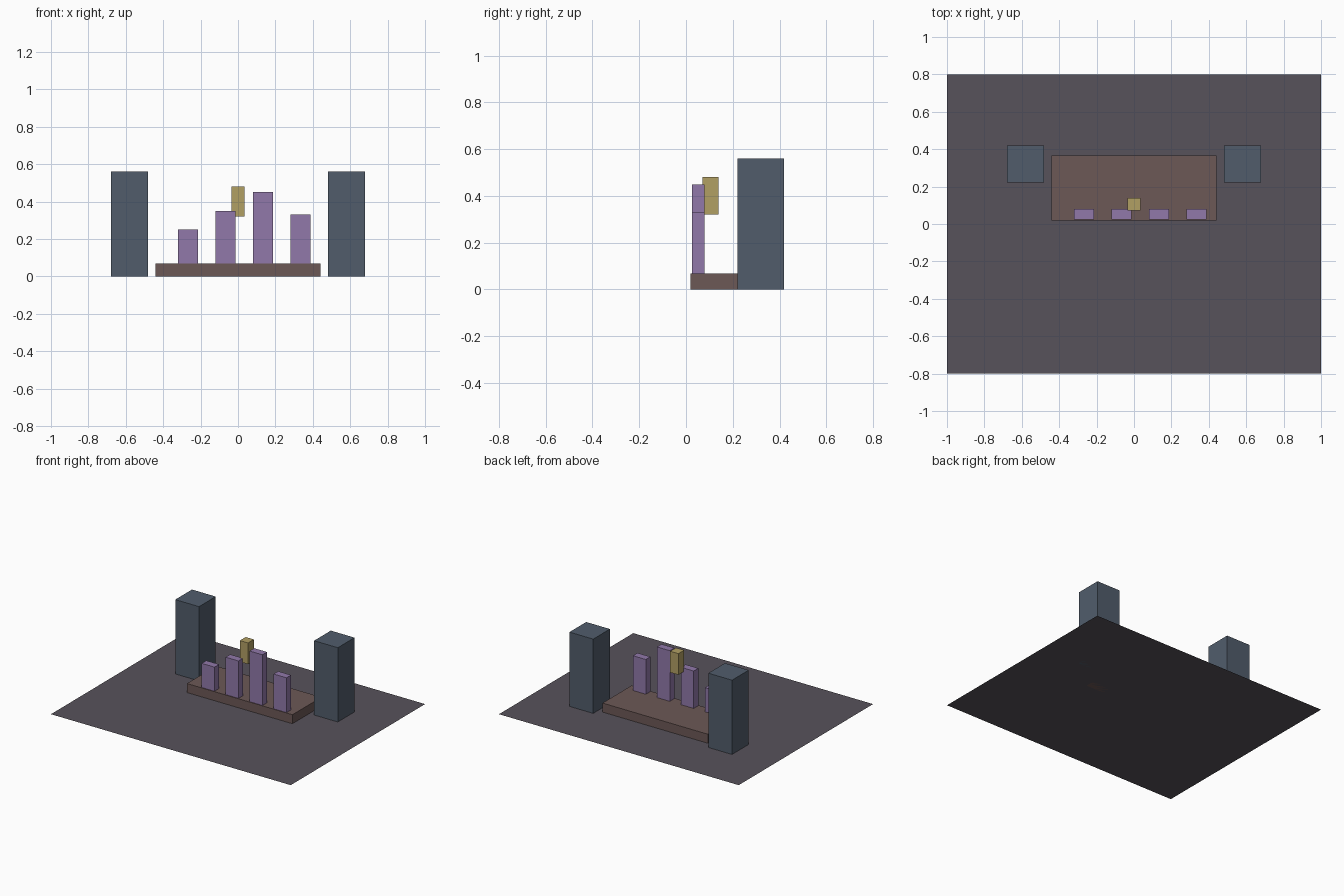
import bpy
import bmesh

if "Cube" in bpy.data.objects:
    bpy.data.objects.remove(bpy.data.objects["Cube"])


def material(name, rgb):
    mat = bpy.data.materials.new(name)
    mat.diffuse_color = (*[(c / 255) ** 2.2 for c in rgb], 1)
    mat.use_nodes = True
    mat.node_tree.nodes["Principled BSDF"].inputs["Base Color"].default_value = mat.diffuse_color
    return mat


def box(name, x, y, z, mat):
    """Box from (min, max) ranges on each axis."""
    mesh = bpy.data.meshes.new(name)
    bm = bmesh.new()
    bmesh.ops.create_cube(bm, size=1)
    for v in bm.verts:
        v.co = [sum(r) / 2 + c * (r[1] - r[0]) for r, c in zip((x, y, z), v.co)]
    bm.to_mesh(mesh)
    bm.free()
    mesh.materials.append(mat)
    obj = bpy.data.objects.new(name, mesh)
    bpy.context.collection.objects.link(obj)
    return obj


floor_mat = material("floor_grey", (88, 83, 91))
stage_mat = material("stage_brown", (108, 89, 87))
tower_mat = material("tower_slate", (82, 93, 107))
bar_mat = material("bar_purple", (144, 120, 168))
lamp_mat = material("lantern_gold", (176, 158, 100))

# Thin floor sheet
bpy.ops.mesh.primitive_plane_add(size=2)
floor = bpy.context.object
floor.name = "floor"
for v in floor.data.vertices:
    v.co.y *= 0.8
floor.data.materials.append(floor_mat)

# Low platform
STAGE_TOP = 0.068
box("platform", (-0.44, 0.44), (0.02, 0.366), (0, STAGE_TOP), stage_mat)

# Side towers
for side, cx in (("left", -0.579), ("right", 0.579)):
    box(f"{side}_tower", (cx - 0.099, cx + 0.099), (0.221, 0.42), (0, 0.56), tower_mat)

# Row of upright bars along the platform's front edge
for i, top in enumerate((0.25, 0.35, 0.45, 0.33)):
    cx = -0.267 + 0.2 * i
    box(f"bar_{i + 1}", (cx - 0.0535, cx + 0.0535), (0.025, 0.08), (STAGE_TOP, top), bar_mat)

# Floating gold block
box("floating_block", (-0.034, 0.034), (0.071, 0.14), (0.321, 0.481), lamp_mat)
